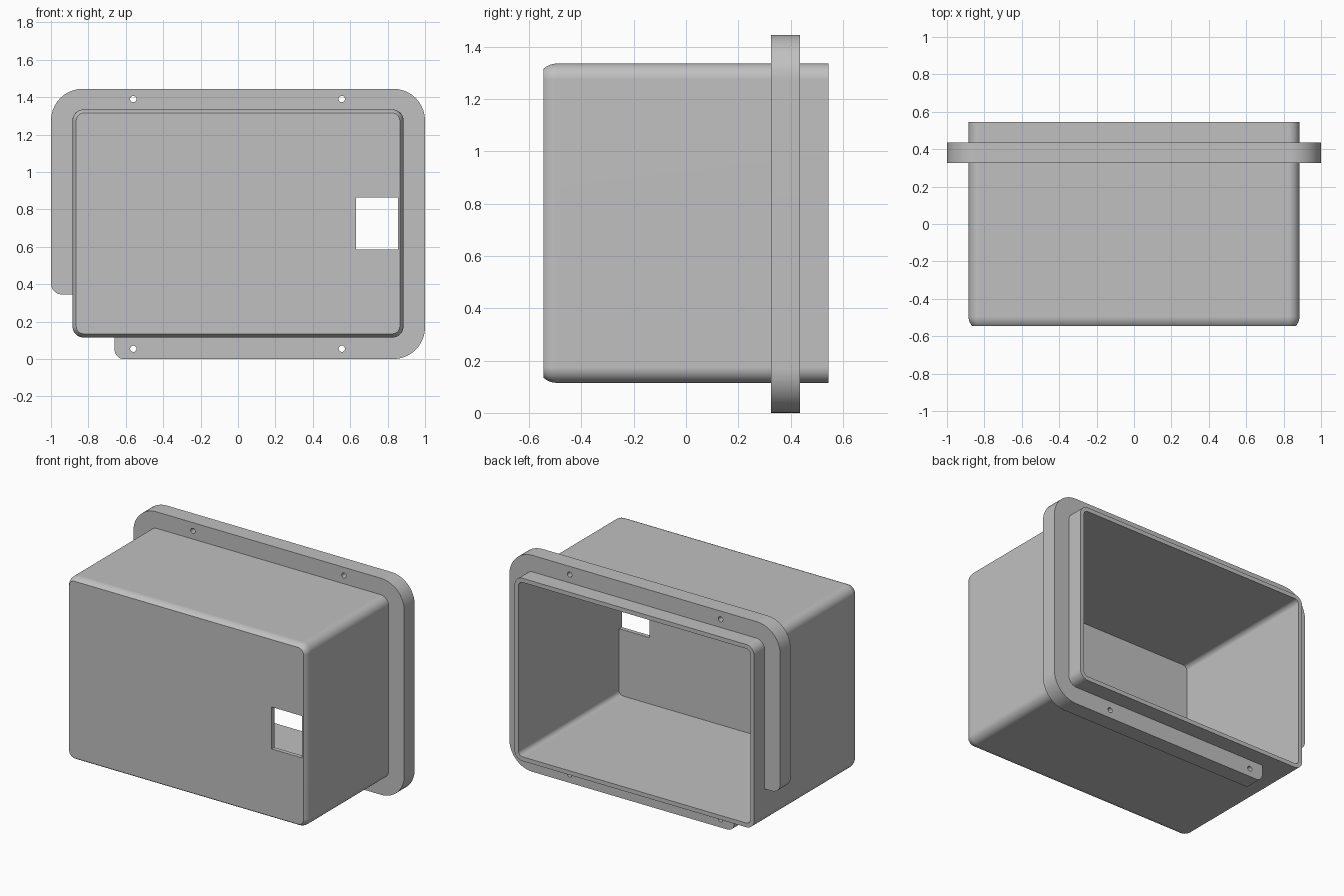
import bpy
import bmesh
import math
from mathutils import Vector

cube = bpy.data.objects.get("Cube")
if cube:
    bpy.data.objects.remove(cube, do_unlink=True)

grey = bpy.data.materials.new("light grey plastic")
grey.use_nodes = True
grey.diffuse_color = (0.53, 0.53, 0.53, 1)
grey.node_tree.nodes["Principled BSDF"].inputs["Base Color"].default_value = grey.diffuse_color

HALF_W, BOTTOM, TOP = 0.885, 0.115, 1.335
FRONT, BACK, WALL = -0.545, 0.545, 0.028


def rounded(corners, steps=10):
    """Outline in x and z from (x, z, radius) corners."""
    points = []
    for i, (x, z, r) in enumerate(corners):
        p = Vector((x, z))
        before = (p - Vector(corners[i - 1][:2])).normalized()
        after = (Vector(corners[(i + 1) % len(corners)][:2]) - p).normalized()
        if r == 0:
            points.append(p)
            continue
        centre = p + (after - before) * r
        for k in range(steps + 1):
            t = math.pi / 2 * k / steps
            points.append(centre + (before * math.sin(t) - after * math.cos(t)) * r)
    return points


def rectangle(x0, x1, z0, z1, r):
    return rounded([(x0, z0, r), (x1, z0, r), (x1, z1, r), (x0, z1, r)])


def box_outline(inset):
    return rectangle(-HALF_W + inset, HALF_W - inset, BOTTOM + inset, TOP - inset, 0.06 - inset)


def loft(name, sections, cutter=False):
    """Solid through a list of (y, outline) sections."""
    bm = bmesh.new()
    rings = [[bm.verts.new((p.x, y, p.y)) for p in outline] for y, outline in sections]
    for a, b in zip(rings, rings[1:]):
        for i in range(len(a)):
            j = (i + 1) % len(a)
            bm.faces.new((a[i], a[j], b[j], b[i]))
    bm.faces.new(rings[0])
    bm.faces.new(rings[-1])
    bmesh.ops.recalc_face_normals(bm, faces=bm.faces)
    mesh = bpy.data.meshes.new(name)
    bm.to_mesh(mesh)
    bm.free()
    mesh.materials.append(grey)
    obj = bpy.data.objects.new(name, mesh)
    bpy.context.collection.objects.link(obj)
    obj.hide_render = cutter
    return obj


def finish(obj, cutters):
    """Cut the openings, remove the cutters and smooth the rounded edges."""
    bpy.ops.object.select_all(action="DESELECT")
    bpy.context.view_layer.objects.active = obj
    obj.select_set(True)
    for c in cutters:
        mod = obj.modifiers.new("cut", "BOOLEAN")
        mod.operation = "DIFFERENCE"
        mod.solver = "EXACT"
        mod.object = c
        bpy.ops.object.modifier_apply(modifier=mod.name)
        bpy.data.objects.remove(c, do_unlink=True)
    bpy.ops.object.shade_smooth_by_angle(angle=math.radians(30))
    mod = obj.modifiers.new("even shading", "WEIGHTED_NORMAL")
    mod.keep_sharp = True


# Housing: open-backed box with a rounded front edge
R, DEPTH = 0.0725, 0.05
sections = []
for k in range(7):
    d = DEPTH * (1 - k / 6)
    sections.append((FRONT + DEPTH - d, box_outline(R - math.sqrt(R * R - d * d))))
sections.append((BACK, box_outline(0)))
housing = loft("housing", sections)

cavity = loft("cavity_cutter", [(FRONT + WALL, box_outline(WALL)),
                                (BACK + 0.1, box_outline(WALL))], True)
window_shape = rectangle(0.63, 0.855, 0.585, 0.865, 0)
window = loft("window_cutter", [(FRONT - 0.1, window_shape),
                                (FRONT + 0.1, window_shape)], True)
finish(housing, [cavity, window])

# Mounting flange: rounded plate with one lower corner left out
plate = rounded([(-0.66, 0, 0.05), (1, 0, 0.17), (1, 1.445, 0.17),
                 (-1, 1.445, 0.17), (-1, 0.345, 0.06), (-0.66, 0.345, 0)])
flange = loft("mounting_flange", [(0.325, plate), (0.435, plate)])

# Its inner edge ends inside the housing wall
inner = box_outline(WALL / 2)
cutters = [loft("opening_cutter", [(0.2, inner), (0.5, inner)], True)]

# Screw holes
S = 0.017
for x in (-0.56, 0.555):
    for z in (0.055, 1.39):
        circle = [Vector((x + S * math.cos(a), z + S * math.sin(a)))
                  for a in (math.tau * k / 24 for k in range(24))]
        cutters.append(loft("screw_hole_cutter", [(0.2, circle), (0.5, circle)], True))
finish(flange, cutters)
